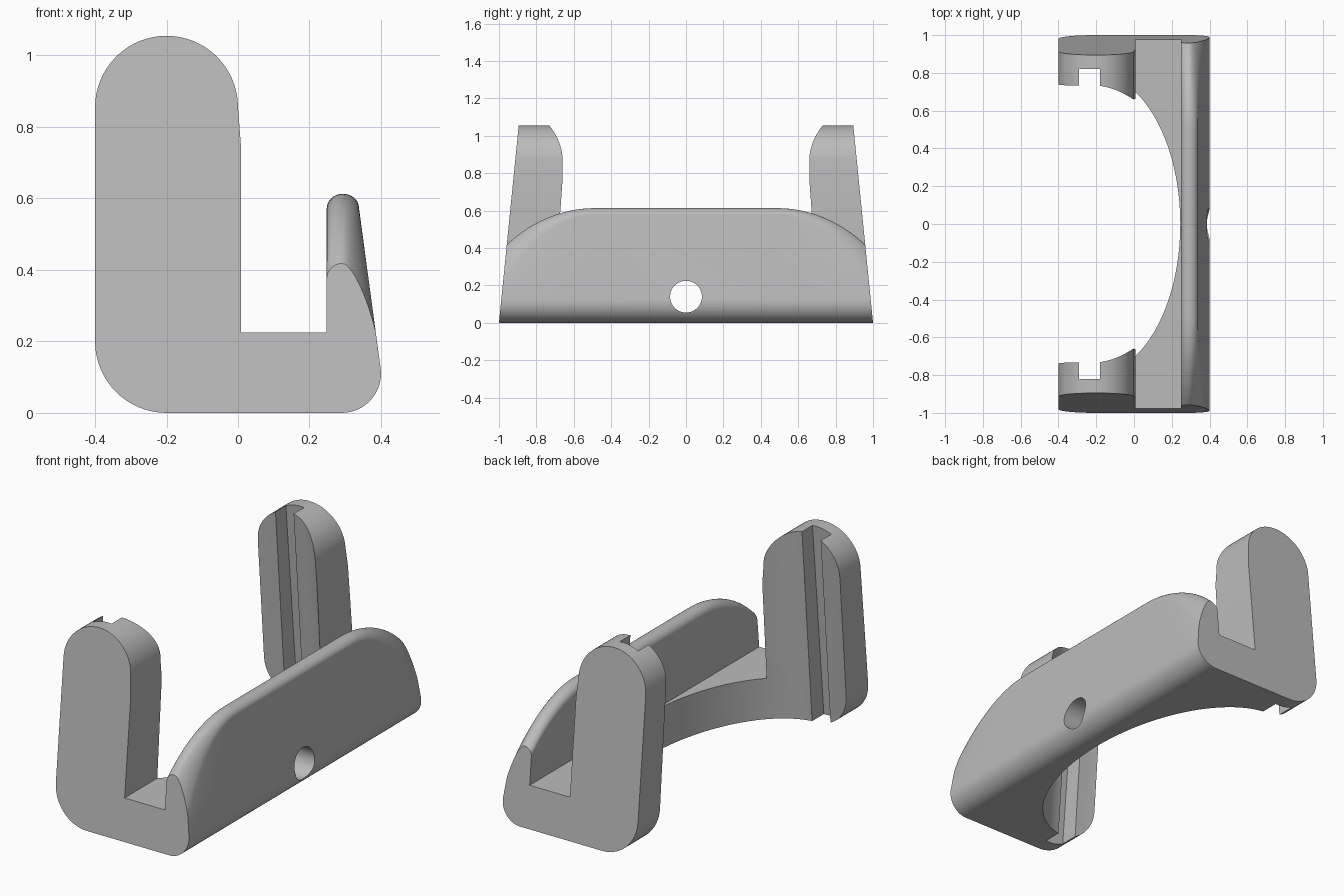
import bpy, bmesh
from math import sin, cos, pi, radians, sqrt, acos

if "Cube" in bpy.data.objects:
    bpy.data.objects.remove(bpy.data.objects["Cube"])

grey = bpy.data.materials.new("plain_grey")
grey.use_nodes = True
grey.diffuse_color = (0.5, 0.5, 0.5, 1)
grey.node_tree.nodes["Principled BSDF"].inputs["Base Color"].default_value = (0.5, 0.5, 0.5, 1)


def arc(cx, cz, r, start, end, n):
    angles = [radians(start + (end - start) * i / n) for i in range(n + 1)]
    return [(cx + r * cos(a), cz + r * sin(a)) for a in angles]


def corner(p, k, q, n):
    """Elliptical corner from p to q, tangent to the lines towards k."""
    ox, oz = p[0] + q[0] - k[0], p[1] + q[1] - k[1]
    angles = [pi / 2 * i / n for i in range(n + 1)]
    return [(ox + (p[0] - ox) * cos(a) + (q[0] - ox) * sin(a),
             oz + (p[1] - oz) * cos(a) + (q[1] - oz) * sin(a)) for a in angles]


def loft(name, rings):
    """Closed solid through rings of 3D points."""
    bm = bmesh.new()
    loops = [[bm.verts.new(p) for p in ring] for ring in rings]
    n = len(loops[0])
    for a, b in zip(loops, loops[1:]):
        for i in range(n):
            j = (i + 1) % n
            bm.faces.new((a[i], a[j], b[j], b[i]))
    bm.faces.new(loops[0][::-1])
    bm.faces.new(loops[-1])
    bmesh.ops.recalc_face_normals(bm, faces=bm.faces)
    mesh = bpy.data.meshes.new(name)
    bm.to_mesh(mesh)
    bm.free()
    mesh.materials.append(grey)
    obj = bpy.data.objects.new(name, mesh)
    bpy.context.collection.objects.link(obj)
    return obj


def taper(x, y, z):
    """The ends lean inwards with height."""
    return (x, y * (1 - 0.1 * z), z)


# Cross-section: rear arm, floor and front lip, the lip dropping near the ends
def section(s):
    over = max(0, abs(s) * 0.957 - 0.5)
    drop = 0.633 - sqrt(0.633 ** 2 - over ** 2)
    top = 0.613 - drop
    join = 0.575 - 0.345 * drop / 0.193
    shoulder = (0.399 - 0.135 * (join - 0.125), join)
    crest = (0.292, top)
    pts = arc(-0.2, 0.2, 0.2, 180, 270, 16)
    pts += arc(0.29, 0.11, 0.11, 270, 367.7, 14)
    pts += corner(shoulder, (0.338, top), crest, 10)
    pts += corner(crest, (0.248, top), (0.248, top - 0.043), 8)[1:]
    pts += [(0.248, 0.225), (0.008, 0.225), (0.008, 0.75)]
    pts += arc(-0.2, 0.855, 0.2, 0, 180, 32)
    return [taper(x, s, z) for x, z in pts]


half = [0.522 + 0.478 * i / 20 for i in range(21)]
body = loft("holder_body", [section(s) for s in [-s for s in half[::-1]] + half])

# Oval opening with a narrow slot in each arm
limit = acos(0.04 / 0.465)
oval = [limit * i / 32 for i in range(33)]
upper = [(-0.22 + 0.465 * cos(a), 0.82 * sin(a)) for a in oval]
upper += [(-0.18, 0.917), (-0.29, 0.917), (-0.29, 0.818),
          (-0.35, 0.815), (-0.4, 0.809), (-0.6, 0.79)]
plan = upper + [(x, -y) for x, y in upper[:0:-1]]
opening = loft("opening_cutter", [[taper(x, y, z) for x, y in plan] for z in (-0.1, 1.2)])

# Round hole through the lip
ring = arc(0, 0.14, 0.085, 0, 352.5, 47)
hole = loft("hole_cutter", [[(x, y, z) for y, z in ring] for x in (0.1, 0.6)])

for cutter in (opening, hole):
    mod = body.modifiers.new(cutter.name, "BOOLEAN")
    mod.operation = "DIFFERENCE"
    mod.solver = "EXACT"
    mod.object = cutter
    cutter.hide_render = True

# Bake the cuts, then smooth the curved faces
bpy.context.view_layer.update()
graph = bpy.context.evaluated_depsgraph_get()
cut_mesh = bpy.data.meshes.new_from_object(body.evaluated_get(graph))
body.modifiers.clear()
body.data = cut_mesh
for cutter in (opening, hole):
    bpy.data.objects.remove(cutter)

bpy.ops.object.select_all(action="DESELECT")
body.select_set(True)
bpy.context.view_layer.objects.active = body
bpy.ops.object.shade_smooth_by_angle(angle=radians(25))
